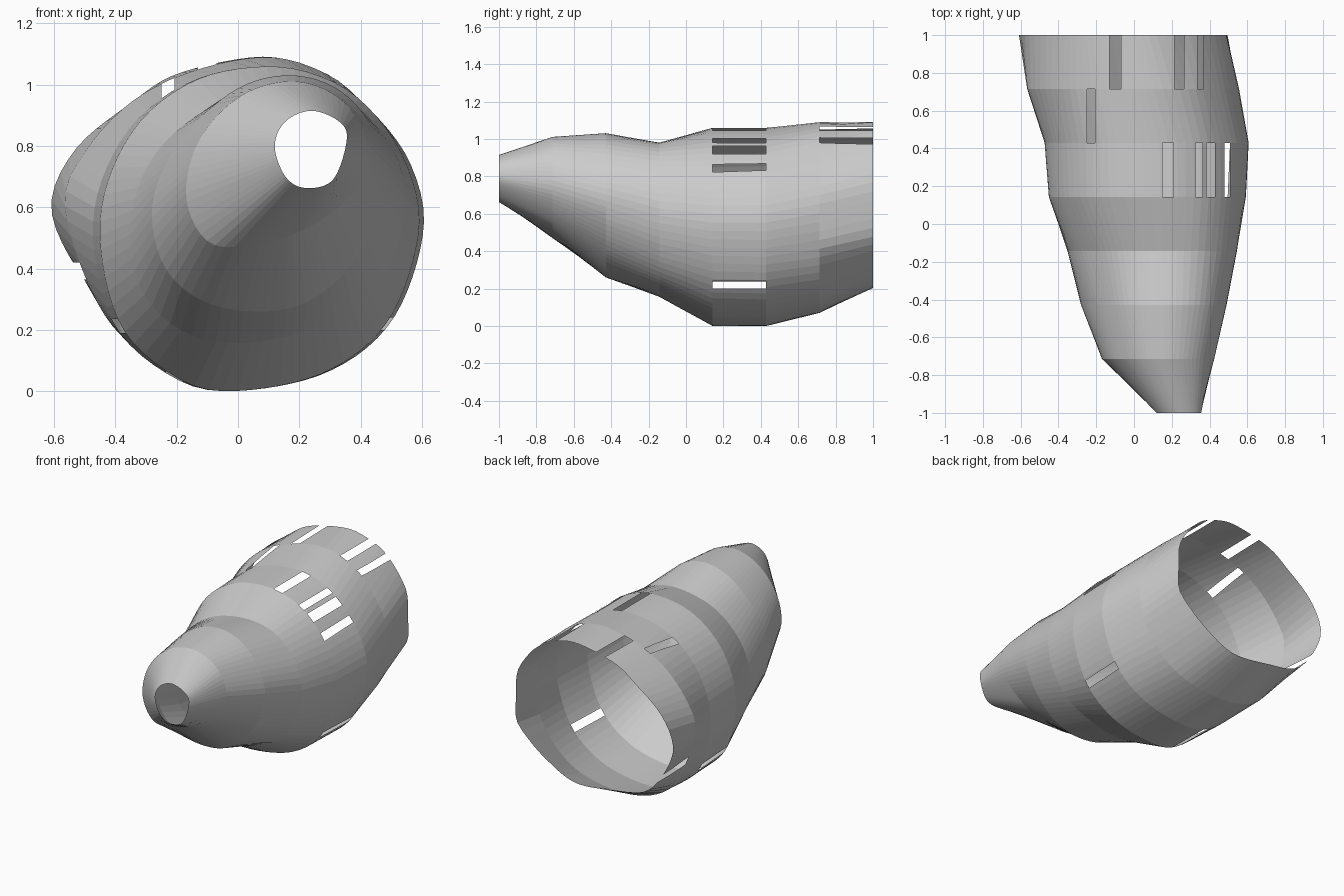
import bpy, bmesh, math
from mathutils import Vector

if "Cube" in bpy.data.objects:
    bpy.data.objects.remove(bpy.data.objects["Cube"])

N = 72  # columns around the shell
bm = bmesh.new()
rings = []


def smooth_loop(pts, steps=14):
    """Closed Catmull-Rom curve through the points."""
    p = [Vector(q) for q in pts]
    n, out = len(p), []
    for i in range(n):
        a, b, c, d = p[i - 1], p[i], p[(i + 1) % n], p[(i + 2) % n]
        for s in range(steps):
            t = s / steps
            out.append(0.5 * (2 * b + (c - a) * t + (2 * a - 5 * b + 4 * c - d) * t * t
                              + (3 * b - a - 3 * c + d) * t ** 3))
    return out


def section(y, pts):
    """Resample a cross-section (x, z) at equal angles about its middle."""
    xs, zs = zip(*pts)
    mid = Vector(((min(xs) + max(xs)) / 2, (min(zs) + max(zs)) / 2))
    polar = sorted((math.atan2(v.y, v.x), v.length) for v in (q - mid for q in smooth_loop(pts)))
    polar = ([(polar[-1][0] - math.tau, polar[-1][1])] + polar
             + [(polar[0][0] + math.tau, polar[0][1])])
    ring = []
    for k in range(N):
        a = -math.pi + math.tau * (k + 0.5) / N
        for (a0, r0), (a1, r1) in zip(polar, polar[1:]):
            if a0 <= a <= a1:
                r = r0 + (r1 - r0) * (a - a0) / max(a1 - a0, 1e-9)
                break
        ring.append(bm.verts.new((mid.x + r * math.cos(a), y, max(0, mid.y + r * math.sin(a)))))
    rings.append(ring)


# Cross-sections from the front opening to the back rim
D = 2 / 7
section(-1, [(.355, .82), (.33, .88), (.24, .915), (.155, .88), (.12, .80), (.155, .70),
             (.22, .663), (.31, .69)])
section(-1 + D, [(.425, .76), (.36, .93), (.2, 1.01), (.02, .97), (-.12, .83), (-.17, .65),
                 (-.12, .51), (-.02, .47), (.2, .52), (.36, .63)])
section(-1 + 2 * D, [(.49, .7), (.42, .89), (.3, 1.0), (.14, 1.03), (-.03, .97), (-.2, .8),
                     (-.28, .6), (-.23, .39), (-.06, .275), (.2, .28), (.4, .45)])
section(-1 + 3 * D, [(.545, .62), (.5, .8), (.36, .94), (.15, .98), (-.1, .92), (-.28, .76),
                     (-.35, .55), (-.32, .34), (-.17, .19), (.06, .16), (.35, .25), (.5, .42)])
middle = [(.59, .52), (.55, .74), (.44, .91), (.3, 1.015), (.1, 1.06), (-.15, 1.01), (-.35, .84),
          (-.45, .56), (-.39, .23), (-.21, .05), (-.02, 0), (.28, .06), (.49, .23)]
section(-1 + 4 * D, middle)
section(-1 + 5 * D, [(x * (1.05 if x < 0 else 1.025 if z < .8 else 1), z) for x, z in middle])
section(-1 + 6 * D, [(.555, .56), (.52, .76), (.4, .945), (.28, 1.04), (.1, 1.09), (-.13, 1.05),
                     (-.34, .95), (-.5, .78), (-.565, .6), (-.46, .29), (-.31, .13), (-.05, .07),
                     (.27, .13), (.48, .32)])
section(1, [(.49, .5), (.49, .65), (.475, .82), (.34, 1.0), (.2, 1.07), (.05, 1.09), (-.2, 1.035),
            (-.35, .94), (-.53, .79), (-.61, .6), (-.52, .39), (-.4, .275), (-.22, .235),
            (.07, .205), (.28, .3), (.42, .41)])

for a, b in zip(rings, rings[1:]):
    for k in range(N):
        j = (k + 1) % N
        bm.faces.new((a[k], a[j], b[j], b[k]))


def slot(row, axis, lo, hi, inside):
    """Cut a slot one segment long, between lo and hi on the given axis."""
    y0 = -1 + row * D

    def faces():
        out = []
        for f in bm.faces:
            c = f.calc_center_median()
            if y0 < c.y < y0 + D and inside(c):
                out.append(f)
        return out
    normal = Vector((0, 0, 0))
    normal[axis] = 1
    for cut in (lo, hi):
        fs = faces()
        geom = fs + list({e for f in fs for e in f.edges}) + list({v for f in fs for v in f.verts})
        bmesh.ops.bisect_plane(bm, geom=geom, plane_co=normal * cut, plane_no=normal, dist=1e-5)
    gone = [f for f in faces() if lo < f.calc_center_median()[axis] < hi]
    bmesh.ops.delete(bm, geom=gone, context='FACES')


def top(c): return c.z > .65
def right(c): return c.x > .1 and c.z < .65
def left(c): return c.x < -.2 and c.z < .65
def bottom(c): return c.z < .3


# Slots in the upper side
for row, lo, hi in ((4, .15, .21), (4, .325, .362), (4, .385, .43), (4, .478, .507),
                    (5, -.25, -.207), (6, -.13, -.07), (6, .215, .265), (6, .335, .367)):
    slot(row, 0, lo, hi, top)
# Slots in the lower sides and the underside
slot(4, 2, .2, .24, right)
slot(4, 2, .19, .235, left)
slot(6, 2, .365, .42, left)
slot(4, 0, -.235, -.18, bottom)

bmesh.ops.recalc_face_normals(bm, faces=bm.faces)
mesh = bpy.data.meshes.new("slotted_shell")
bm.to_mesh(mesh)
bm.free()
bpy.context.collection.objects.link(bpy.data.objects.new("slotted_shell", mesh))
